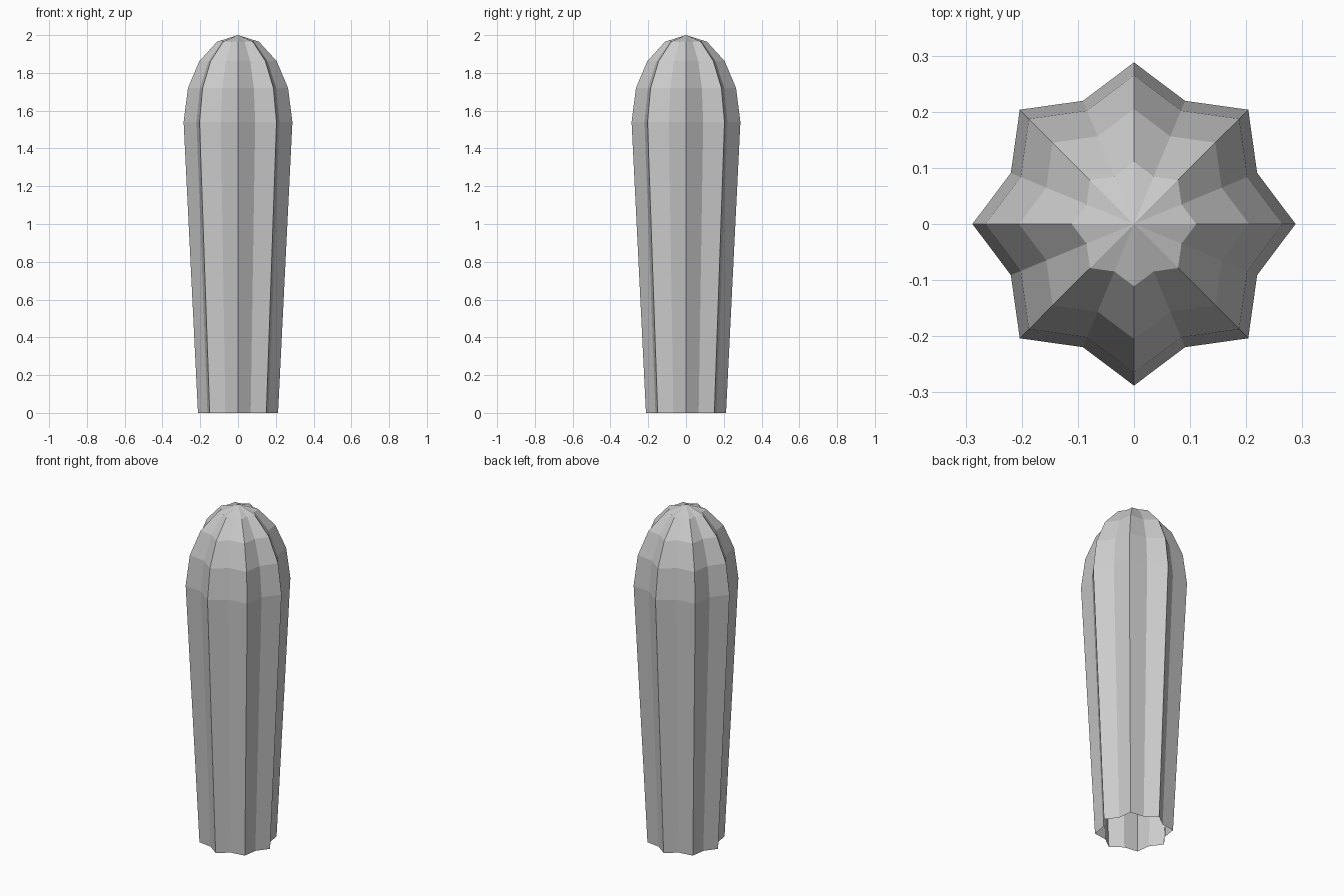
import bpy, bmesh
from math import sin, cos, pi

cube = bpy.data.objects.get("Cube")
if cube:
    bpy.data.objects.remove(cube, do_unlink=True)

POINTS = 8        # ribs around the column
VALLEY = 0.825    # groove radius relative to rib radius
PROFILE = [(0.212, 0), (0.288, 1.54), (0.265, 1.72), (0.205, 1.862), (0.111, 1.965)]

grey = bpy.data.materials.new("plain grey")
grey.use_nodes = True
colour = (0.6, 0.6, 0.6, 1)
grey.diffuse_color = colour
grey.node_tree.nodes["Principled BSDF"].inputs["Base Color"].default_value = colour

# Fluted column with a rounded tip and an open base
bm = bmesh.new()
count = POINTS * 2
rings = []
for radius, z in PROFILE:
    ring = []
    for i in range(count):
        r = radius * (VALLEY if i % 2 else 1)
        a = 2 * pi * i / count
        ring.append(bm.verts.new((r * cos(a), r * sin(a), z)))
    rings.append(ring)

for low, high in zip(rings, rings[1:]):
    for i in range(count):
        j = (i + 1) % count
        bm.faces.new((low[i], low[j], high[j], high[i]))

# Tip fan
tip = bm.verts.new((0, 0, 2))
for i in range(count):
    bm.faces.new((rings[-1][i], rings[-1][(i + 1) % count], tip))

mesh = bpy.data.meshes.new("fluted_column")
bm.to_mesh(mesh)
bm.free()
mesh.materials.append(grey)
column = bpy.data.objects.new("fluted_column", mesh)
bpy.context.collection.objects.link(column)
